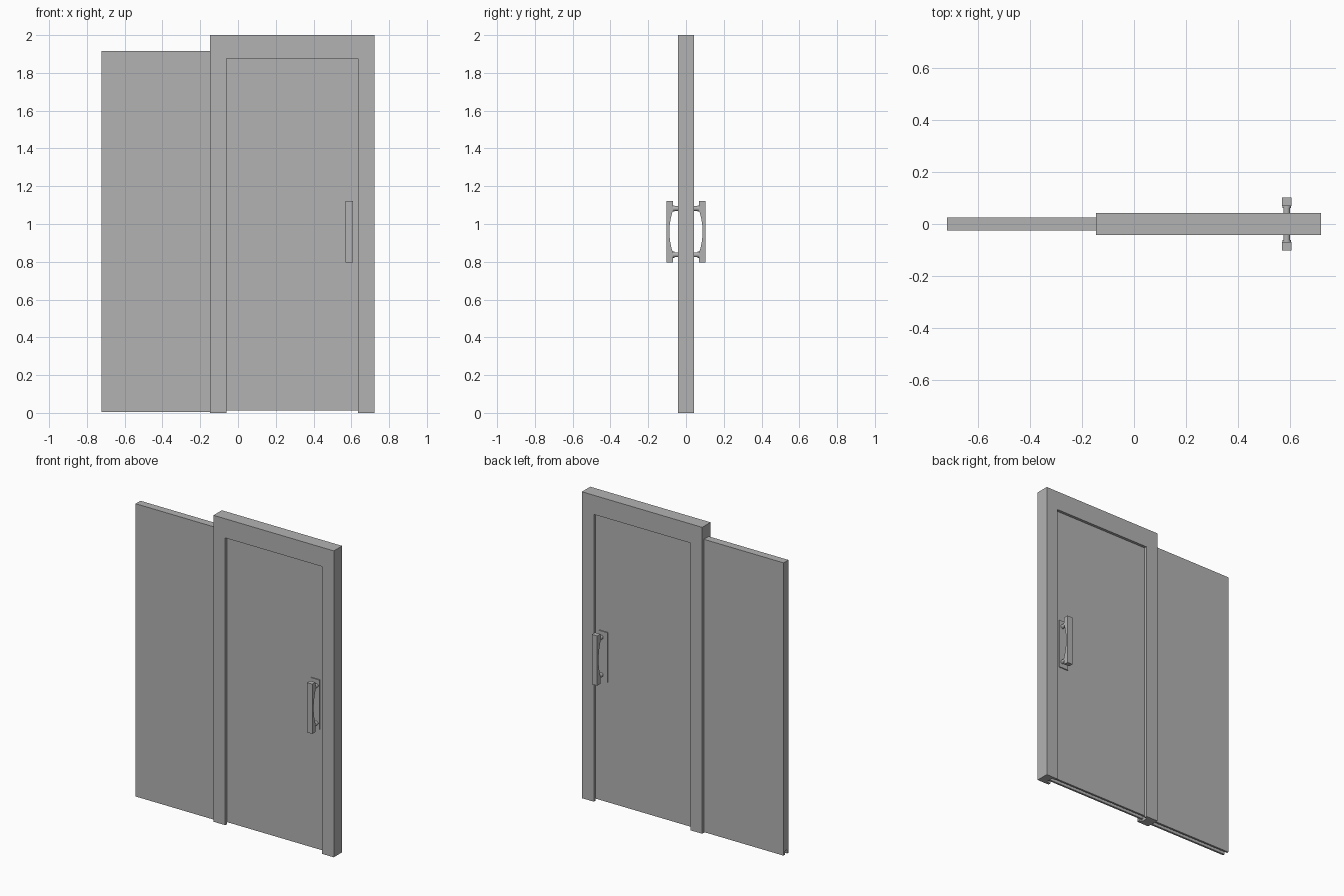
import bpy
import bmesh
from math import radians
from mathutils import Matrix, Vector

if "Cube" in bpy.data.objects:
    bpy.data.objects.remove(bpy.data.objects["Cube"], do_unlink=True)

GREY = (0.45, 0.45, 0.45, 1)
grey = bpy.data.materials.new("plain_grey")
grey.use_nodes = True
grey.diffuse_color = GREY
grey.node_tree.nodes["Principled BSDF"].inputs["Base Color"].default_value = GREY


def add_object(name, bm):
    bmesh.ops.recalc_face_normals(bm, faces=bm.faces)
    mesh = bpy.data.meshes.new(name)
    bm.to_mesh(mesh)
    bm.free()
    mesh.materials.append(grey)
    obj = bpy.data.objects.new(name, mesh)
    bpy.context.collection.objects.link(obj)
    return obj


def extrude(name, points, offset):
    """Extrude a closed outline of 3D points along an offset."""
    bm = bmesh.new()
    face = bm.faces.new([bm.verts.new(p) for p in points])
    result = bmesh.ops.extrude_face_region(bm, geom=[face], use_keep_orig=True)
    moved = [g for g in result["geom"] if isinstance(g, bmesh.types.BMVert)]
    bmesh.ops.translate(bm, verts=moved, vec=Vector(offset))
    return add_object(name, bm)


def box(name, x0, x1, y0, y1, z0, z1):
    outline = [(x0, y0, z0), (x1, y0, z0), (x1, y1, z0), (x0, y1, z0)]
    return extrude(name, outline, (0, 0, z1 - z0))


def grooved_panel(name, x0, x1, bottom, top, half=0.025, lip=0.012, depth=0.025):
    """Slab with a guide groove along its lower edge."""
    outline = [(-half, bottom), (-lip, bottom), (-lip, bottom + depth),
               (lip, bottom + depth), (lip, bottom), (half, bottom),
               (half, top), (-half, top)]
    return extrude(name, [(x0, y, z) for y, z in outline], (x1 - x0, 0, 0))


# Door frame: two jambs and a lintel in one outline
LEFT, RIGHT, INNER_R, INNER_L, HEAD = 0.722, -0.147, -0.062, 0.636, 1.875
FRAME = 0.043
outline = [(RIGHT, 0), (INNER_R, 0), (INNER_R, HEAD), (INNER_L, HEAD),
           (INNER_L, 0), (LEFT, 0), (LEFT, 2), (RIGHT, 2)]
frame = extrude("door_frame", [(x, -FRAME, z) for x, z in outline], (0, 2 * FRAME, 0))

# Slot in the jambs that takes the door edges
slot = box("frame_slot_cutter", INNER_R - 0.02, INNER_L + 0.03, -0.025, 0.025, -0.1, HEAD + 0.02)
slot.hide_render = True
slot.hide_viewport = True
slot.display_type = "WIRE"
cut = frame.modifiers.new("door_slot", "BOOLEAN")
cut.operation = "DIFFERENCE"
cut.object = slot
cut.solver = "EXACT"

# Sliding door and the fixed side panel
grooved_panel("sliding_door", INNER_R - 0.019, INNER_L + 0.028, 0.013, HEAD + 0.019, half=0.0245)
grooved_panel("side_panel", -0.722, RIGHT + 0.01, 0.004, 1.915)

# Pull handles on both faces
BAR_X0, BAR_X1, LOW, HIGH = 0.57, 0.608, 0.797, 1.122
MID = (LOW + HIGH) / 2
for side, s in (("front", -1), ("back", 1)):
    box(f"{side}_handle_plate", 0.545, 0.61, *sorted((s * 0.024, s * 0.031)), LOW, HIGH)

    # Grip with an arched inner edge
    inner = [(0.07, LOW), (0.07, LOW + 0.055)]
    steps = 8
    for i in range(steps + 1):
        t = 2 * i / steps - 1
        inner.append((0.088 - 0.015 * t ** 2, MID + 0.1 * t))
    inner += [(0.07, HIGH - 0.055), (0.07, HIGH)]
    grip = [(0.102, HIGH), (0.102, LOW)] + inner
    extrude(f"{side}_handle_grip", [(BAR_X0, s * y, z) for y, z in grip],
            (BAR_X1 - BAR_X0, 0, 0))

    # Round posts with a collar at the grip
    for end, z in (("lower", LOW + 0.04), ("upper", HIGH - 0.04)):
        bm = bmesh.new()
        for radius, y0, y1 in ((0.013, 0.028, 0.075), (0.017, 0.062, 0.072)):
            place = Matrix.Translation((0.589, s * (y0 + y1) / 2, z)) @ Matrix.Rotation(radians(90), 4, "X")
            bmesh.ops.create_cone(bm, cap_ends=True, segments=20, radius1=radius,
                                  radius2=radius, depth=y1 - y0, matrix=place)
        post = add_object(f"{side}_{end}_handle_post", bm)
        bpy.ops.object.select_all(action="DESELECT")
        post.select_set(True)
        bpy.context.view_layer.objects.active = post
        bpy.ops.object.shade_smooth_by_angle(angle=radians(40))
